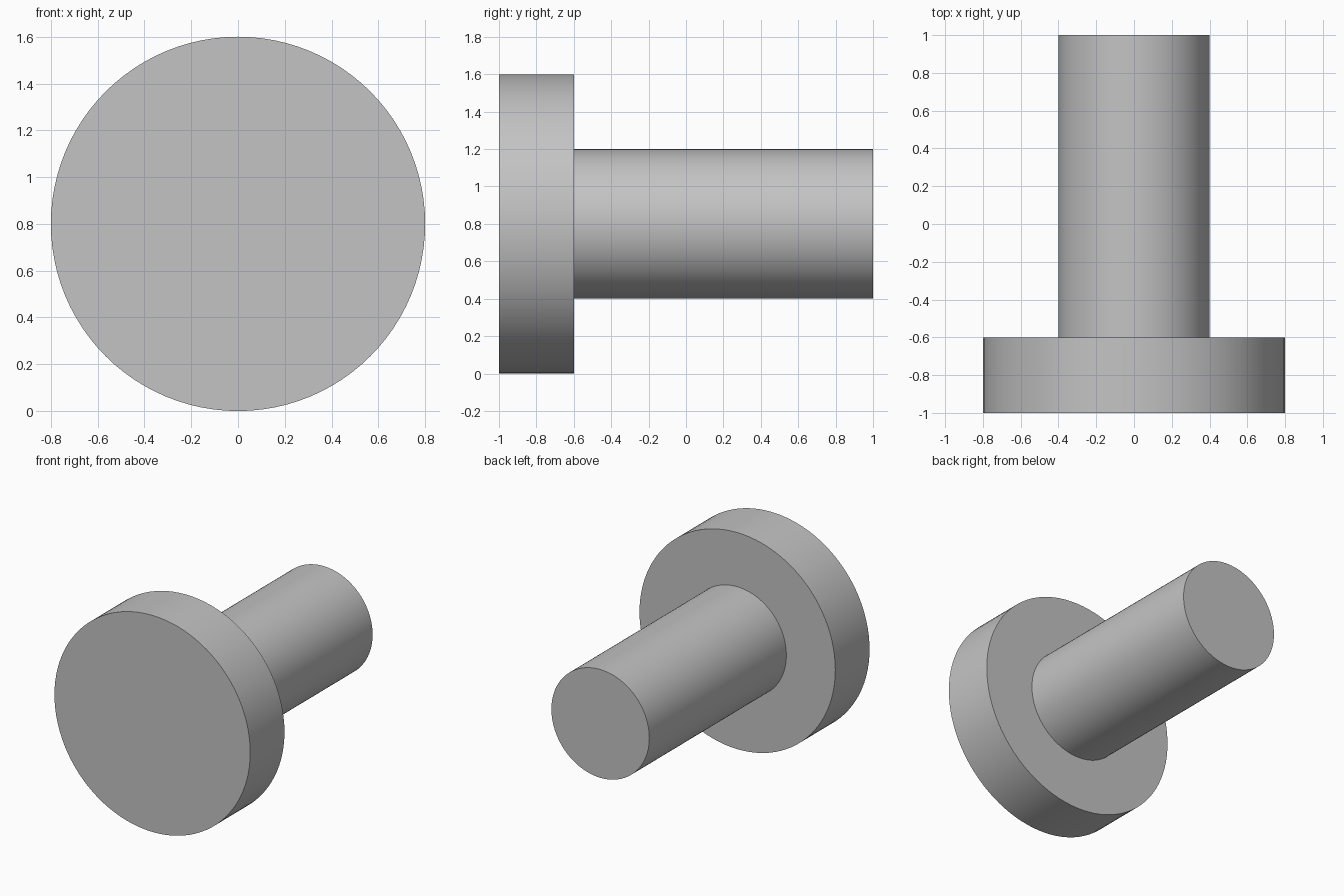
import bpy
import bmesh
from math import cos, sin, tau, radians

cube = bpy.data.objects.get("Cube")
if cube:
    bpy.data.objects.remove(cube, do_unlink=True)

SEGMENTS = 96
CENTRE_Z = 0.8

# Plain grey metal
grey = bpy.data.materials.new("grey_metal")
grey.use_nodes = True
colour = (0.55, 0.55, 0.55, 1)
grey.diffuse_color = colour
grey.node_tree.nodes["Principled BSDF"].inputs["Base Color"].default_value = colour


def turned_part(name, profile):
    """Revolve (radius, y) points about the horizontal y axis and cap both ends."""
    bm = bmesh.new()
    rings = []
    for radius, y in profile:
        angles = [tau * i / SEGMENTS for i in range(SEGMENTS)]
        rings.append([bm.verts.new((radius * cos(a), y, radius * sin(a))) for a in angles])
    for a, b in zip(rings, rings[1:]):
        for i in range(SEGMENTS):
            j = (i + 1) % SEGMENTS
            bm.faces.new((a[i], a[j], b[j], b[i]))
    bm.faces.new(rings[0])
    bm.faces.new(rings[-1])
    bmesh.ops.recalc_face_normals(bm, faces=bm.faces)
    mesh = bpy.data.meshes.new(name)
    bm.to_mesh(mesh)
    bm.free()
    mesh.materials.append(grey)
    obj = bpy.data.objects.new(name, mesh)
    obj.location.z = CENTRE_Z
    bpy.context.collection.objects.link(obj)
    bpy.ops.object.select_all(action="DESELECT")
    obj.select_set(True)
    bpy.context.view_layer.objects.active = obj
    bpy.ops.object.shade_smooth_by_angle(angle=radians(30))
    return obj


# Wide disc head at the front, narrower shank running to the back
turned_part("headed_pin", [(0.8, -1), (0.8, -0.6), (0.4, -0.6), (0.4, 1)])
